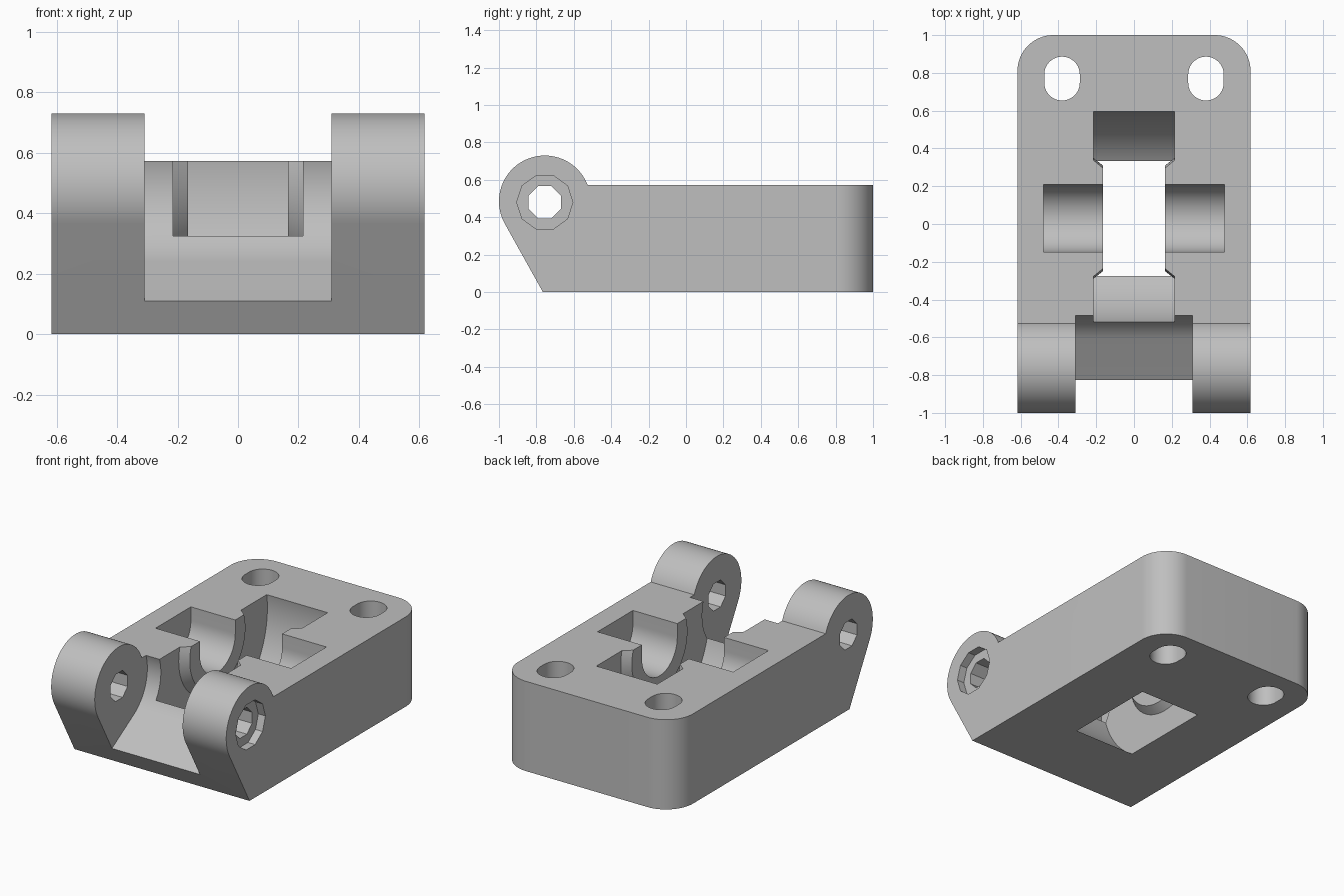
import bpy, bmesh
from math import sin, cos, pi, radians, asin, acos, atan2, hypot
from mathutils import Vector

old = bpy.data.objects.get("Cube")
if old:
    bpy.data.objects.remove(old, do_unlink=True)

HALF_W, TOP = 0.617, 0.572
PIN_Y, AXIS_Z, BARREL_R = -0.755, 0.485, 0.245
WHEEL_Y = 0.03


def arc(cx, cy, r, a0, a1, n):
    """Points on an arc, both ends included, angles in radians."""
    return [(cx + r * cos(a0 + (a1 - a0) * i / n),
             cy + r * sin(a0 + (a1 - a0) * i / n)) for i in range(n + 1)]


def ring(cx, cy, r, n, turn=0.0):
    return arc(cx, cy, r, turn, turn + 2 * pi, n)[:-1]


def prism(name, points, start, end, axis="X", end_points=None):
    """Solid between two matching outlines, along X (outline y, z) or Z (outline x, y)."""
    bm = bmesh.new()

    def place(p, h):
        return bm.verts.new((h, p[0], p[1]) if axis == "X" else (p[0], p[1], h))

    a = [place(p, start) for p in points]
    b = [place(p, end) for p in (end_points or points)]
    bm.faces.new(a)
    bm.faces.new(b)
    for i in range(len(a)):
        j = (i + 1) % len(a)
        bm.faces.new((a[i], a[j], b[j], b[i]))
    bmesh.ops.recalc_face_normals(bm, faces=bm.faces[:])
    mesh = bpy.data.meshes.new(name)
    bm.to_mesh(mesh)
    bm.free()
    obj = bpy.data.objects.new(name, mesh)
    bpy.context.collection.objects.link(obj)
    return obj


def subtract(target, cutter):
    """Cut one solid out of another and discard the cutter."""
    cutter.hide_render = True
    mod = target.modifiers.new("cut", "BOOLEAN")
    mod.operation, mod.solver, mod.object = "DIFFERENCE", "EXACT", cutter
    bpy.ops.object.select_all(action="DESELECT")
    target.select_set(True)
    bpy.context.view_layer.objects.active = target
    bpy.ops.object.modifier_apply(modifier=mod.name)
    bpy.data.objects.remove(cutter, do_unlink=True)


# Body: side profile with hinge barrel, tangent to the sloping front
foot = (-0.765, 0.0)
dy, dz = foot[0] - PIN_Y, foot[1] - AXIS_Z
tangent = atan2(dz, dy) - acos(BARREL_R / hypot(dy, dz)) + 2 * pi
meet = asin((TOP - AXIS_Z) / BARREL_R)
profile = [foot, (1, 0), (1, TOP)] + arc(PIN_Y, AXIS_Z, BARREL_R, meet, tangent, 48)
body = prism("hinged_housing", profile, -HALF_W, HALF_W)

# Rounded rear corners
bm = bmesh.new()
bm.from_mesh(body.data)
corners = [e for e in bm.edges
           if all(v.co.y > 0.99 for v in e.verts)
           and abs(e.verts[0].co.z - e.verts[1].co.z) > 0.1]
bmesh.ops.bevel(bm, geom=corners, offset=0.19, segments=16, profile=0.5, affect="EDGES")
bm.to_mesh(body.data)
bm.free()

# Gap between the barrels: round clearance running into a sloping floor
slope, gap_r = radians(31), 0.285
gap = arc(PIN_Y, AXIS_Z, gap_r, slope - pi / 2, pi / 2, 40)
gap += [(-1.3, AXIS_Z + gap_r),
        (-1.3, gap[0][1] - (gap[0][0] + 1.3) * sin(slope) / cos(slope))]
subtract(body, prism("gap_cutter", gap, -0.31, 0.31))

# Wheel pocket, leaving a conical boss on each cheek
wheel = prism("wheel_cutter", ring(WHEEL_Y, AXIS_Z, 0.573, 96), -0.215, 0.215)
for side in (-1, 1):
    boss = prism("boss", ring(WHEEL_Y, AXIS_Z, 0.28, 64), side * 0.165, side * 0.265,
                 end_points=ring(WHEEL_Y, AXIS_Z, 0.36, 64))
    subtract(wheel, boss)
subtract(body, wheel)

# Axle trough, open at the top
trough = arc(WHEEL_Y, AXIS_Z, 0.178, pi, 2 * pi, 32)
trough += [(WHEEL_Y + 0.178, 0.8), (WHEEL_Y - 0.178, 0.8)]
subtract(body, prism("trough_cutter", trough, -0.478, 0.478))

# Oblong mounting holes
for side in (-1, 1):
    x, r = side * 0.381, 0.094
    slot = arc(x, 0.792, r, 0, pi, 20) + arc(x, 0.748, r, pi, 2 * pi, 20)
    subtract(body, prism("slot_cutter", slot, -0.2, 0.9, axis="Z"))

# Faceted pin hole and its counterbore on the left cheek
subtract(body, prism("pin_cutter", ring(PIN_Y, AXIS_Z - 0.005, 0.093, 8, pi / 8), -0.8, 0.8))
subtract(body, prism("counterbore_cutter", ring(PIN_Y, AXIS_Z - 0.005, 0.15, 10),
                     HALF_W - 0.05, 0.8))

# Grey finish
grey = bpy.data.materials.new("plain_grey")
grey.use_nodes = True
color = (0.52, 0.52, 0.52, 1)
grey.diffuse_color = color
grey.node_tree.nodes["Principled BSDF"].inputs["Base Color"].default_value = color
body.data.materials.clear()
body.data.materials.append(grey)

bpy.ops.object.select_all(action="DESELECT")
body.select_set(True)
bpy.context.view_layer.objects.active = body
bpy.ops.object.shade_smooth_by_angle(angle=radians(25))
